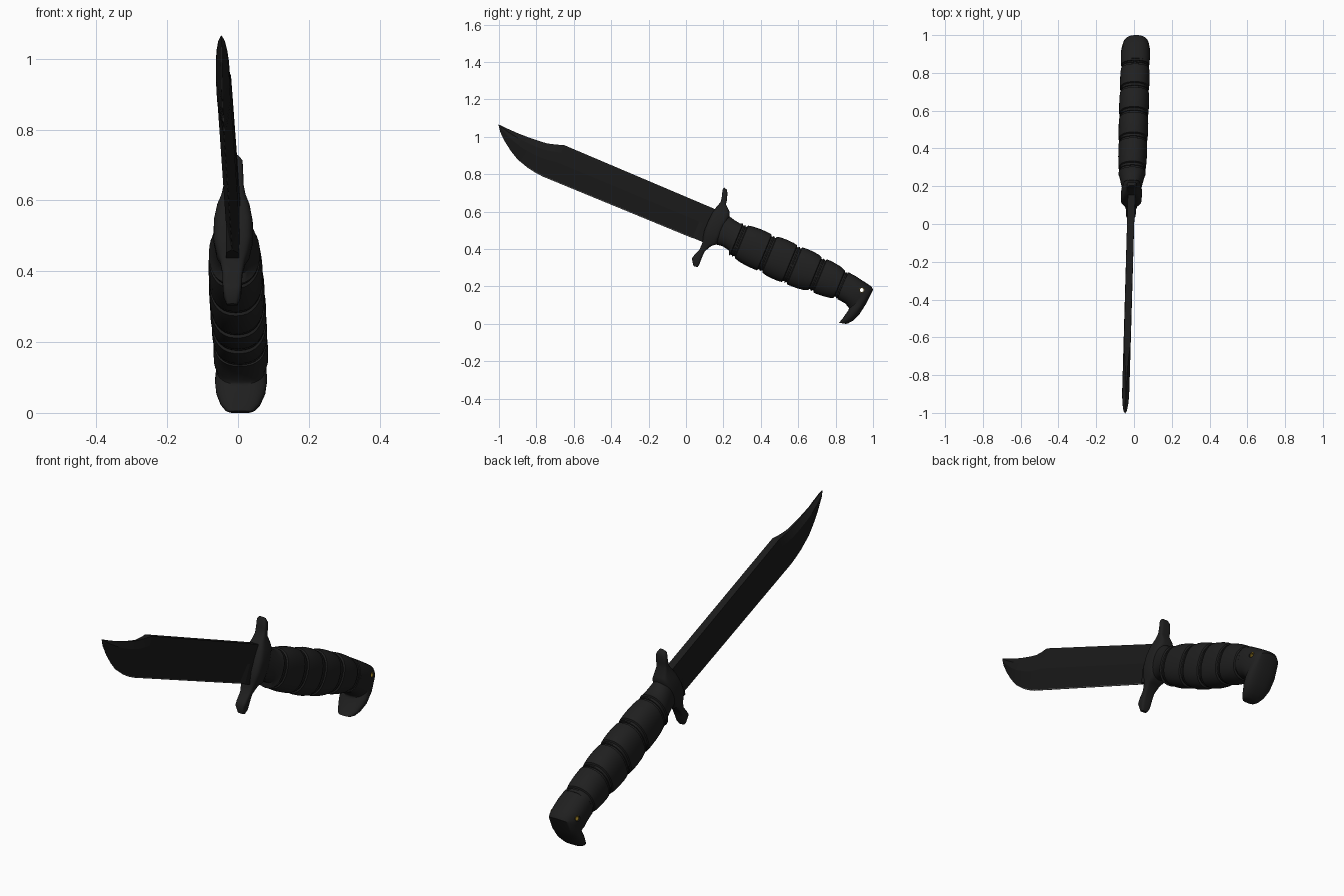
import bpy, bmesh, math
from mathutils import Vector

if "Cube" in bpy.data.objects:
    bpy.data.objects.remove(bpy.data.objects["Cube"])

TILT = math.radians(22.5)


def world(u, v, x):
    """u runs tip to pommel, v runs edge to spine, x is the thickness."""
    y = 0.13 + u * math.cos(TILT) + v * math.sin(TILT)
    z = 0.52 - u * math.sin(TILT) + v * math.cos(TILT)
    return Vector((x - 0.018 + 0.029 * y, y, z))


def material(name, col):
    m = bpy.data.materials.new(name)
    m.diffuse_color = (*col, 1)
    m.use_nodes = True
    m.node_tree.nodes["Principled BSDF"].inputs["Base Color"].default_value = m.diffuse_color
    return m


BLADE = material("blackened steel", (0.011, 0.011, 0.011))
GRIP = material("black rubber", (0.014, 0.014, 0.014))
BRASS = material("brass", (0.22, 0.14, 0.012))
HONED = material("honed grey steel", (0.12, 0.12, 0.12))


def loft(name, rings, mat, angle, closed=False):
    """Skin a list of equal-length rings of (u, v, x) points."""
    bm = bmesh.new()
    loops = [[bm.verts.new(world(*p)) for p in r] for r in rings]
    n = len(loops[0])
    pairs = list(zip(loops, loops[1:]))
    if closed:
        pairs.append((loops[-1], loops[0]))
    else:
        bm.faces.new(loops[0])
        bm.faces.new(loops[-1])
    for a, b in pairs:
        for i in range(n):
            j = (i + 1) % n
            bm.faces.new((a[i], a[j], b[j], b[i]))
    bmesh.ops.recalc_face_normals(bm, faces=bm.faces)
    me = bpy.data.meshes.new(name)
    bm.to_mesh(me)
    bm.free()
    ob = bpy.data.objects.new(name, me)
    bpy.context.collection.objects.link(ob)
    me.materials.append(mat)
    smooth(ob, angle)
    return ob


def smooth(ob, angle):
    bpy.ops.object.select_all(action='DESELECT')
    ob.select_set(True)
    bpy.context.view_layer.objects.active = ob
    bpy.ops.object.shade_smooth_by_angle(angle=math.radians(angle))


def oval(au, av, bu, bv, w, power=2.3, n=32):
    """Superellipse ring from point A to point B in the side plane, half width w."""
    pts = []
    for i in range(n):
        t = 2 * math.pi * i / n
        c, s = math.cos(t), math.sin(t)
        c = math.copysign(abs(c) ** (2 / power), c)
        s = math.copysign(abs(s) ** (2 / power), s)
        k = (1 + c) / 2
        pts.append((bu + (au - bu) * k, bv + (av - bv) * k, w * s))
    return pts


def mirror_ring(u, half):
    return [(u, v, x) for v, x in half] + [(u, v, -x) for v, x in reversed(half)]


def blade_ring(u, spine, edge, spine_t, edge_t, t):
    h = spine - edge
    return mirror_ring(u, [(spine, spine_t), (spine - h * 0.22, t),
                           (spine - h * 0.5, t), (edge, edge_t)])


# Blade: clip point, thinned false edge, square ricasso next to the guard
blade = [(-1.255, .071, .069, .0005, .0005, .001), (-1.235, .070, .042, .001, .0012, .009),
         (-1.19, .068, .002, .001, .0012, .015), (-1.14, .067, -.033, .002, .0012, .018),
         (-1.09, .068, -.061, .003, .0012, .019), (-1.02, .072, -.082, .005, .0012, .019),
         (-.974, .077, -.090, .007, .0012, .019), (-.93, .089, -.094, .011, .0012, .019),
         (-.888, .103, -.094, .017, .0012, .019), (-.065, .096, -.092, .019, .0012, .019),
         (-.045, .096, -.092, .019, .017, .019), (.01, .095, -.092, .019, .019, .019)]
loft("blade", [blade_ring(*r) for r in blade], BLADE, 8)

# Thin honed strip along the cutting edge
strip = [mirror_ring(u, [(edge + .003, edge_t + .0008), (edge - .002, .0004)])
         for u, spine, edge, st, edge_t, t in blade[1:-2]]
loft("honed_edge", strip, HONED, 30)

# Cross guard, stacked from upper tip to lower tip
guard = [(-.012, .221, .006, .216, .014), (-.015, .208, .015, .202, .025),
         (-.004, .17, .027, .17, .027), (.001, .141, .032, .142, .028),
         (-.010, .110, .065, .113, .034), (-.018, .075, .075, .088, .046),
         (-.022, .03, .07, .03, .055), (-.022, -.03, .07, -.03, .055),
         (-.014, -.07, .07, -.073, .046), (-.006, -.095, .044, -.095, .036),
         (-.006, -.135, .023, -.135, .028), (-.020, -.172, .022, -.177, .027),
         (-.026, -.196, .024, -.208, .025), (-.002, -.230, .020, -.227, .015)]
loft("cross_guard", [oval(*r, power=4) for r in guard], GRIP, 50)

# Handle: neck, then swelling segments parted by double grooves
keys = [(.17, .082, -.106, .072), (.335, .086, -.121, .076), (.482, .085, -.128, .077),
        (.628, .077, -.115, .077), (.77, .058, -.100, .075)]
groove = [(-.016, 0), (-.012, .009), (-.004, .009), (-.003, .004),
          (.003, .004), (.004, .009), (.012, .009), (.016, 0)]
rings = [oval(.03, .100, .03, -.09, .046), oval(.064, .092, .064, -.077, .051),
         oval(.107, .081, .1, -.072, .060), oval(.14, .076, .14, -.080, .068)]
for i, (u, top, bot, w) in enumerate(keys):
    for du, d in groove:
        rings.append(oval(u + du, top - d, u + du, bot + d, w - d * .6))
    if i + 1 < len(keys):
        nxt = keys[i + 1]
        for f in (.25, .5, .75):
            m = [a + (b - a) * f for a, b in zip((u, top, bot, w), nxt)]
            g = .006 * math.sin(math.pi * f)
            rings.append(oval(m[0], m[1] + g, m[0], m[2] - g, m[3] + g * .3))
loft("handle", rings, GRIP, 40)

# Pommel: sections fan round the inner corner into a downward hook
pommel = [(.775, .057, .775, -.099, .074), (.82, .052, .82, -.103, .077),
          (.88, .041, .842, -.113, .077), (.920, .033, .85, -.118, .072),
          (.933, .021, .853, -.122, .070), (.928, -.06, .853, -.130, .074),
          (.916, -.130, .849, -.150, .069), (.898, -.172, .842, -.184, .056),
          (.880, -.195, .834, -.207, .042), (.868, -.204, .832, -.212, .032)]
pom = loft("pommel", [oval(*r, power=2.5) for r in pommel], GRIP, 40)


# Lanyard hole through the pommel with a brass liner
def circle(r, x, n=20):
    return [(.878 + r * math.cos(2 * math.pi * i / n),
             -.004 + r * math.sin(2 * math.pi * i / n), x) for i in range(n)]


cutter = loft("hole_cutter", [circle(.0135, -.12), circle(.0135, .12)], GRIP, 30)
cutter.hide_render = True
mod = pom.modifiers.new("hole", 'BOOLEAN')
mod.operation = 'DIFFERENCE'
mod.solver = 'EXACT'
mod.object = cutter
bpy.context.view_layer.objects.active = pom
bpy.ops.object.modifier_apply(modifier="hole")
bpy.data.objects.remove(cutter)
smooth(pom, 40)
L = .068
loft("lanyard_liner", [circle(.0137, -L), circle(.0137, L), circle(.0105, L), circle(.0105, -L)],
     BRASS, 30, closed=True)
